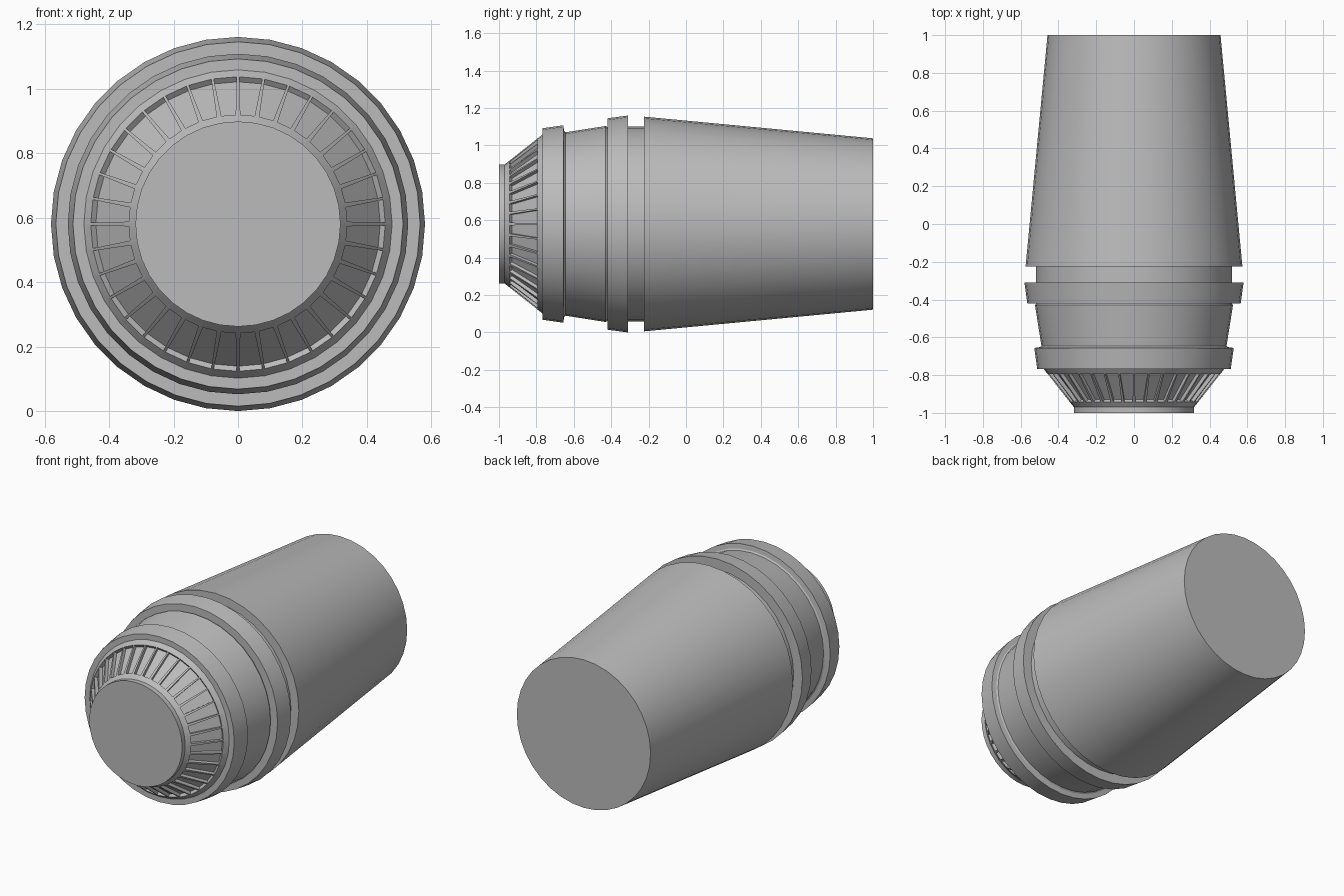
import bpy, bmesh
from math import cos, sin, tau, radians
from mathutils import Vector

SIDES = 36
CENTRE_Z = 0.58

cube = bpy.data.objects.get("Cube")
if cube:
    bpy.data.objects.remove(cube)

# Single grey metal colour
metal = bpy.data.materials.new("grey_metal")
metal.use_nodes = True
grey = (0.5, 0.5, 0.5, 1)
metal.diffuse_color = grey
metal.node_tree.nodes["Principled BSDF"].inputs["Base Color"].default_value = grey

# Lathe profile from nose to tail: (radius, y)
profile = [
    (0.318, -1.0), (0.318, -0.97),                      # nose disc
    (0.478, -0.768),                                    # vented cone
    (0.512, -0.768), (0.528, -0.656), (0.498, -0.652),  # front band
    (0.49, -0.645), (0.524, -0.43),                     # flared sleeve
    (0.518, -0.42), (0.565, -0.42), (0.58, -0.31),      # wide ring
    (0.52, -0.31), (0.52, -0.225),                      # groove
    (0.574, -0.225), (0.458, 1.0),                      # tapered body
]

bm = bmesh.new()
rings = []
for r, y in profile:
    rings.append([bm.verts.new((r * cos(tau * i / SIDES), y,
                                CENTRE_Z + r * sin(tau * i / SIDES)))
                  for i in range(SIDES)])

cone_faces = []
for k, (a, b) in enumerate(zip(rings, rings[1:])):
    for i in range(SIDES):
        j = (i + 1) % SIDES
        face = bm.faces.new((a[i], a[j], b[j], b[i]))
        if k == 1:
            cone_faces.append(face)
bm.faces.new(rings[0])
bm.faces.new(rings[-1])
bmesh.ops.recalc_face_normals(bm, faces=bm.faces)

# Vents: a border round each cone face, with the middle pushed in
bmesh.ops.inset_individual(bm, faces=cone_faces, thickness=0.008)
for face in cone_faces:
    # Widen the border at the two ends of the slot
    mid = face.calc_center_median()
    along = Vector((mid.x, 0, mid.z - CENTRE_Z)).normalized() * 0.155
    along.y = 0.2
    along.normalize()
    for v in face.verts:
        v.co -= along * (0.029 if (v.co - mid).dot(along) > 0 else -0.029)
walls = bmesh.ops.inset_individual(bm, faces=cone_faces, thickness=0, depth=-0.02)

mesh = bpy.data.meshes.new("vented_housing")
bm.to_mesh(mesh)
bm.free()
housing = bpy.data.objects.new("vented_housing", mesh)
bpy.context.collection.objects.link(housing)
mesh.materials.append(metal)

# Smooth round the barrel, sharp at the steps and slots
bpy.ops.object.select_all(action="DESELECT")
housing.select_set(True)
bpy.context.view_layer.objects.active = housing
bpy.ops.object.shade_smooth_by_angle(angle=radians(25))
